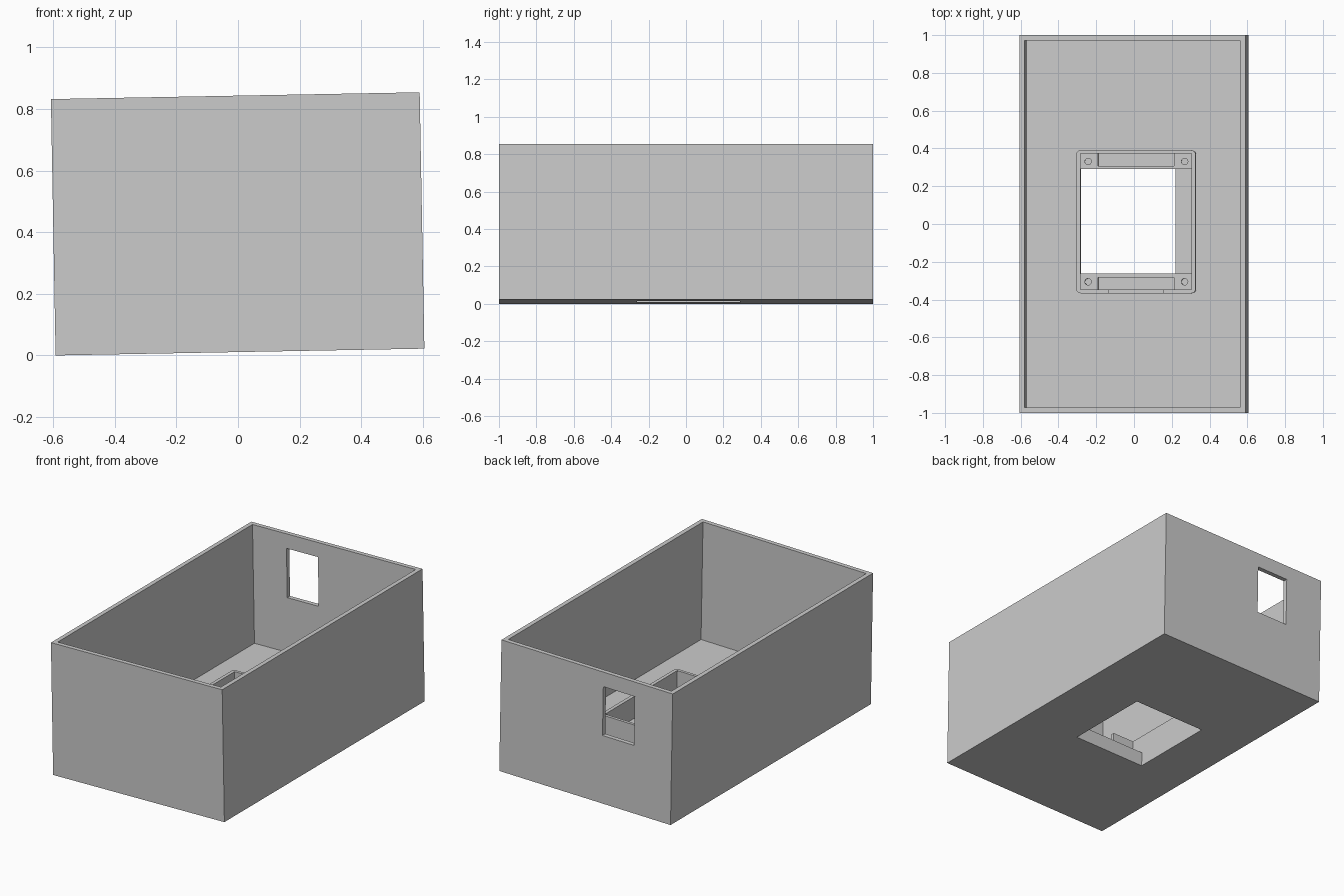
import bpy, bmesh, math
from mathutils import Matrix, Vector

cube = bpy.data.objects.get("Cube")
if cube:
    bpy.data.objects.remove(cube)

grey = bpy.data.materials.new("plain grey")
grey.use_nodes = True
colour = (0.6, 0.6, 0.6, 1)
grey.diffuse_color = colour
grey.node_tree.nodes["Principled BSDF"].inputs["Base Color"].default_value = colour


def add_object(name, bm):
    mesh = bpy.data.meshes.new(name)
    bm.to_mesh(mesh)
    bm.free()
    mesh.materials.append(grey)
    obj = bpy.data.objects.new(name, mesh)
    bpy.context.collection.objects.link(obj)
    return obj


def box(name, x, y, z, radius=0):
    """Box from ranges, with optional rounded upright edges."""
    bm = bmesh.new()
    bmesh.ops.create_cube(bm, size=1)
    for v in bm.verts:
        v.co = Vector([lo + (c + 0.5) * (hi - lo) for c, (lo, hi) in zip(v.co, (x, y, z))])
    if radius:
        upright = [e for e in bm.edges if abs(e.verts[0].co.z - e.verts[1].co.z) > 0.01]
        bmesh.ops.bevel(bm, geom=upright, offset=radius, segments=5, affect='EDGES', profile=0.5)
    return add_object(name, bm)


def screw_hole(x, y):
    bm = bmesh.new()
    bmesh.ops.create_cone(bm, cap_ends=True, segments=24, radius1=0.017, radius2=0.017,
                          depth=0.1, matrix=Matrix.Translation((x, y, 0.08)))
    return add_object("screw_cutter", bm)


def cut(target, cutters):
    for c in cutters:
        c.hide_render = True
        mod = target.modifiers.new("cut", 'BOOLEAN')
        mod.operation = 'DIFFERENCE'
        mod.solver = 'EXACT'
        mod.object = c
    graph = bpy.context.evaluated_depsgraph_get()
    mesh = bpy.data.meshes.new_from_object(target.evaluated_get(graph))
    target.modifiers.clear()
    target.data = mesh
    for c in cutters:
        bpy.data.objects.remove(c)


# Main dimensions
W, H, WALL, FLOOR, LEDGE, RIM = 0.5985, 0.832, 0.028, 0.085, 0.09, 0.205
inner_x, inner_y = (-0.287, 0.302), (-0.348, 0.372)
hole_x, hole_y = (-0.286, 0.214), (-0.263, 0.29)

# Open case with a window in the back wall and an opening in the floor
case = box("case", (-W, W), (-1, 1), (0, H))
cut(case, [
    box("inside", (-W + WALL, W - WALL), (-1 + WALL, 1 - WALL), (FLOOR, 1)),
    box("window", (-0.335, -0.115), (0.9, 1.1), (0.43, 0.74)),
    box("well", inner_x, inner_y, (0.03, 0.5)),
    box("opening", hole_x, hole_y, (-0.1, 0.2)),
])

# Raised rim around the opening, notched at the front
rim = box("mounting_rim", (-0.309, 0.324), (-0.367, 0.391), (FLOOR, RIM), 0.025)
cut(rim, [
    box("rim_inside", inner_x, inner_y, (0, 0.5)),
    box("notch", (-0.138, 0.153), (-0.5, -0.3), (0.13, 0.5)),
])

# Mounting ledges with a pocket and two screw holes each
parts = [case, rim]
for name, y, pocket, screw in (
        ("back_ledge", (hole_y[1], inner_y[1]), (0.308, 0.5), 0.331),
        ("front_ledge", (inner_y[0], hole_y[0]), (-0.5, -0.284), -0.306)):
    ledge = box(name, inner_x, y, (0.03, LEDGE))
    cut(ledge, [box("pocket", (-0.195, 0.207), pocket, (0.04, 0.5)),
                screw_hole(-0.248, screw), screw_hole(0.263, screw)])
    parts.append(ledge)

# Lower shelf beside the opening
parts.append(box("side_shelf", (hole_x[1], inner_x[1]), hole_y, (0.03, 0.065)))

# Slight lean of the whole assembly
lean = Matrix.Translation((0.0065, 0, 0.011)) @ Matrix.Rotation(-math.asin(0.0184), 4, 'Y')
for part in parts:
    part.data.transform(lean)
